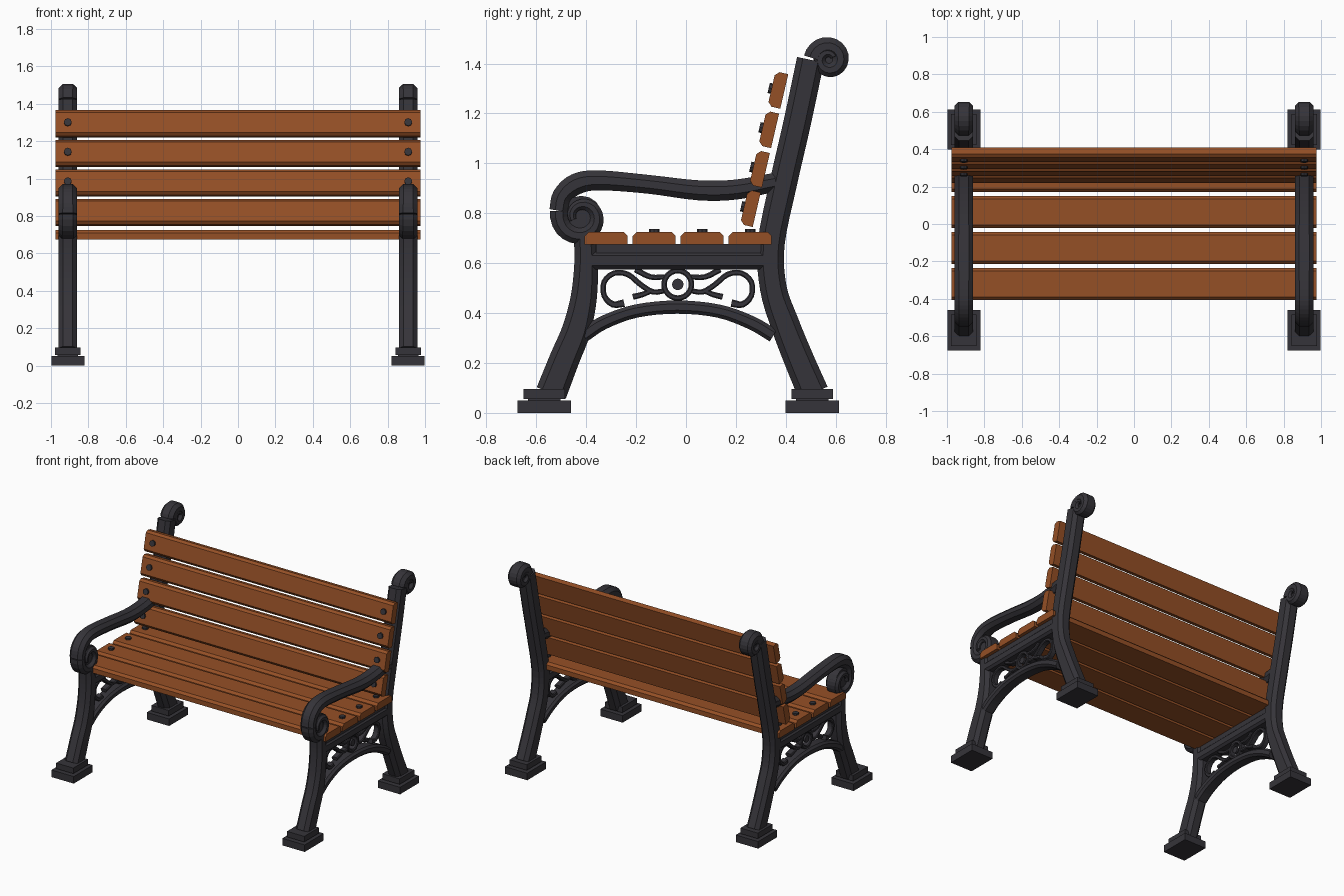
import bpy, bmesh, math
from mathutils import Vector, Matrix

cube = bpy.data.objects.get("Cube")
if cube:
    bpy.data.objects.remove(cube)


def material(name, rgb):
    m = bpy.data.materials.new(name)
    m.diffuse_color = (*rgb, 1)
    m.use_nodes = True
    bsdf = m.node_tree.nodes["Principled BSDF"]
    bsdf.inputs["Base Color"].default_value = (*rgb, 1)
    bsdf.inputs["Roughness"].default_value = 0.7
    return m


IRON = material("dark iron", (0.036, 0.034, 0.041))
WOOD = material("brown wood", (0.30, 0.079, 0.019))
SIDE = 0.91   # distance of each iron frame from the middle
LEAN = math.radians(13)


def finish(name, bm, mat, mirror=True):
    bmesh.ops.recalc_face_normals(bm, faces=bm.faces[:])
    mesh = bpy.data.meshes.new(name)
    bm.to_mesh(mesh)
    bm.free()
    mesh.materials.append(mat)
    ob = bpy.data.objects.new(name, mesh)
    bpy.context.collection.objects.link(ob)
    if mirror:
        ob.modifiers.new("Mirror", "MIRROR").use_mirror_merge = False
    return ob


def smooth_path(pts, steps):
    """Catmull-Rom curve through (y, z, width) points."""
    pts = [Vector(p) for p in pts]
    ext = [2 * pts[0] - pts[1]] + pts + [2 * pts[-1] - pts[-2]]
    out = []
    for a, b, c, d in zip(ext, ext[1:], ext[2:], ext[3:]):
        for i in range(steps):
            t = i / steps
            out.append(0.5 * (2 * b + (c - a) * t + (2 * a - 5 * b + 4 * c - d) * t * t
                              + (3 * b - a - 3 * c + d) * t ** 3))
    return out + [pts[-1]]


def sweep(name, pts, half_x=0.05, chamfer=0.024, steps=4, closed=False):
    """Chamfered bar along a path in the side plane."""
    path = smooth_path(pts, steps) if steps else [Vector(p) for p in pts]
    bm = bmesh.new()
    rings = []
    n = len(path)
    for i, p in enumerate(path):
        before = path[i - 1] if closed or i else p
        after = path[(i + 1) % n] if closed or i < n - 1 else p
        t = (after - before).xy.normalized()
        h = p.z / 2
        c = min(chamfer, h * 0.6)
        section = [(half_x, h - c), (half_x - c, h)]
        section += [(-x, v) for x, v in reversed(section)]
        section += [(x, -v) for x, v in reversed(section)]
        rings.append([bm.verts.new((SIDE + x, p.x - t.y * v, p.y + t.x * v))
                      for x, v in section])
    for i in range(n if closed else n - 1):
        a, b = rings[i], rings[(i + 1) % n]
        for k in range(8):
            j = (k + 1) % 8
            bm.faces.new((a[k], a[j], b[j], b[k]))
    if not closed:
        bm.faces.new(rings[0])
        bm.faces.new(rings[-1])
    return finish(name, bm, IRON)


def arc(cy, cz, r0, r1, a0, a1, w0, w1, n):
    """Spiral points with changing radius and width."""
    pts = []
    for i in range(n):
        t = i / (n - 1)
        a = math.radians(a0 + (a1 - a0) * t)
        r = r0 + (r1 - r0) * t
        pts.append((cy + r * math.cos(a), cz + r * math.sin(a), w0 + (w1 - w0) * t))
    return pts


def box(name, lo, hi, mat=IRON):
    bm = bmesh.new()
    lo, hi = Vector(lo), Vector(hi)
    bmesh.ops.create_cube(bm, size=1, matrix=Matrix.Translation((lo + hi) / 2)
                          @ Matrix.Diagonal((*(hi - lo), 1)))
    return finish(name, bm, mat)


def disc(name, loc, radius, depth, rot, sides=16):
    bm = bmesh.new()
    bmesh.ops.create_cone(bm, cap_ends=True, segments=sides, radius1=radius, radius2=radius,
                          depth=depth, matrix=Matrix.Translation(loc) @ rot)
    return finish(name, bm, IRON)


ACROSS = Matrix.Rotation(math.pi / 2, 4, "Y")

# Legs, with the rear one running up into the back post
sweep("front_leg", [(-0.54, 0.08, 0.125), (-0.485, 0.22, 0.12), (-0.44, 0.33, 0.115),
                    (-0.41, 0.46, 0.105), (-0.40, 0.6, 0.095), (-0.405, 0.72, 0.09)])
sweep("rear_leg_and_back_post",
      [(0.51, 0.08, 0.125), (0.45, 0.22, 0.12), (0.395, 0.36, 0.115), (0.35, 0.5, 0.107),
       (0.341, 0.675, 0.108), (0.39, 0.92, 0.11), (0.445, 1.16, 0.11), (0.499, 1.415, 0.11)])

# Stepped feet
for label, y in (("front", -0.568), ("rear", 0.506)):
    for part, half_x, half_y, z0, z1 in (("foot_base", 0.088, 0.107, 0, 0.05),
                                         ("foot_neck", 0.055, 0.065, 0.045, 0.06),
                                         ("foot_step", 0.068, 0.083, 0.056, 0.096)):
        box(f"{label}_{part}", (SIDE - half_x, y - half_y, z0), (SIDE + half_x, y + half_y, z1))

# Scroll on top of the back post
sweep("post_scroll", arc(0.572, 1.415, 0.06, 0.025, 175, -330, 0.082, 0.03, 30), steps=0)
disc("post_scroll_core", (SIDE, 0.572, 1.415), 0.062, 0.06, ACROSS)

# Armrest curling down into its front scroll
sweep("armrest", [(0.36, 0.925, 0.075), (0.2, 0.895, 0.08), (0.05, 0.892, 0.08),
                  (-0.15, 0.916, 0.075), (-0.35, 0.932, 0.08), (-0.44, 0.917, 0.085),
                  (-0.495, 0.87, 0.08), (-0.51, 0.81, 0.075)])
sweep("arm_scroll", arc(-0.42, 0.785, 0.09, 0.035, 165, 560, 0.075, 0.03, 26), steps=0)
disc("arm_scroll_core", (SIDE, -0.42, 0.785), 0.085, 0.06, ACROSS)

# Seat rail and arch below it
sweep("seat_rail", [(-0.38, 0.61, 0.07), (0.32, 0.61, 0.07)], chamfer=0.015, steps=0)
box("seat_rail_cap", (SIDE - 0.04, -0.36, 0.64), (SIDE + 0.04, 0.31, 0.677))
sweep("arch", [(-0.41, 0.31, 0.055), (-0.33, 0.362, 0.055), (-0.2, 0.408, 0.053),
               (-0.035, 0.424, 0.053), (0.13, 0.408, 0.053), (0.26, 0.362, 0.055),
               (0.35, 0.31, 0.055)], half_x=0.045, chamfer=0.014)

# Ornament: ring, centre button and mirrored curls
MID = -0.033
sweep("ornament_ring", arc(MID, 0.515, 0.055, 0.055, 0, 345, 0.022, 0.022, 24),
      half_x=0.025, chamfer=0.005, steps=0, closed=True)
disc("ornament_button", (SIDE, MID, 0.515), 0.023, 0.04, ACROSS)
for label, s in (("front", -1), ("rear", 1)):
    curl = [(0.215, 0.44, 0.03), (0.26, 0.435, 0.026), (0.295, 0.47, 0.022),
            (0.295, 0.525, 0.022), (0.255, 0.56, 0.022), (0.2, 0.555, 0.022),
            (0.15, 0.515, 0.022), (0.1, 0.485, 0.022), (0.05, 0.49, 0.02)]
    tail = [(0.18, 0.465, 0.024), (0.14, 0.475, 0.022), (0.105, 0.49, 0.02)]
    brace = [(0.05, 0.545, 0.02), (0.11, 0.545, 0.022), (0.17, 0.575, 0.024)]
    for part, pts in (("curl", curl), ("tail", tail), ("brace", brace)):
        sweep(f"{label}_ornament_{part}", [(MID + s * y, z, w) for y, z, w in pts],
              half_x=0.022, chamfer=0.005, steps=3)


def slat(name, y, z, width, thick, rot):
    """Long board with its two outer face edges chamfered."""
    bm = bmesh.new()
    w, t, c = width / 2, thick / 2, 0.016
    profile = [(-w, -t), (w, -t), (w, t - c), (w - c, t), (c - w, t), (-w, t - c)]
    ends = [[bm.verts.new((x, a, b)) for a, b in profile] for x in (-0.975, 0.975)]
    for k in range(6):
        j = (k + 1) % 6
        bm.faces.new((ends[0][k], ends[0][j], ends[1][j], ends[1][k]))
    for e in ends:
        bm.faces.new(e)
    bm.transform(Matrix.Translation((0, y, z)) @ rot)
    finish(name, bm, WOOD, mirror=False)


def bolt(name, y, z, thick, rot):
    top = rot @ Vector((0, 0, thick / 2 + 0.004))
    disc(name, Vector((SIDE, y, z)) + top, 0.021, 0.016, rot, sides=8)


# Seat boards
FLAT = Matrix.Identity(4)
for i in range(4):
    y = -0.32 + i * 0.1923
    slat(f"seat_slat_{i + 1}", y, 0.7, 0.172, 0.05, FLAT)
    if i:
        bolt(f"seat_bolt_{i + 1}", y, 0.7, 0.05, FLAT)

# Leaning back boards
UPRIGHT = Matrix.Rotation(math.pi / 2 - LEAN, 4, "X")
for i in range(4):
    y, z = 0.258 + i * 0.0368, 0.82 + i * 0.158
    slat(f"back_slat_{i + 1}", y, z, 0.142, 0.052, UPRIGHT)
    bolt(f"back_bolt_{i + 1}", y, z, 0.052, UPRIGHT)
